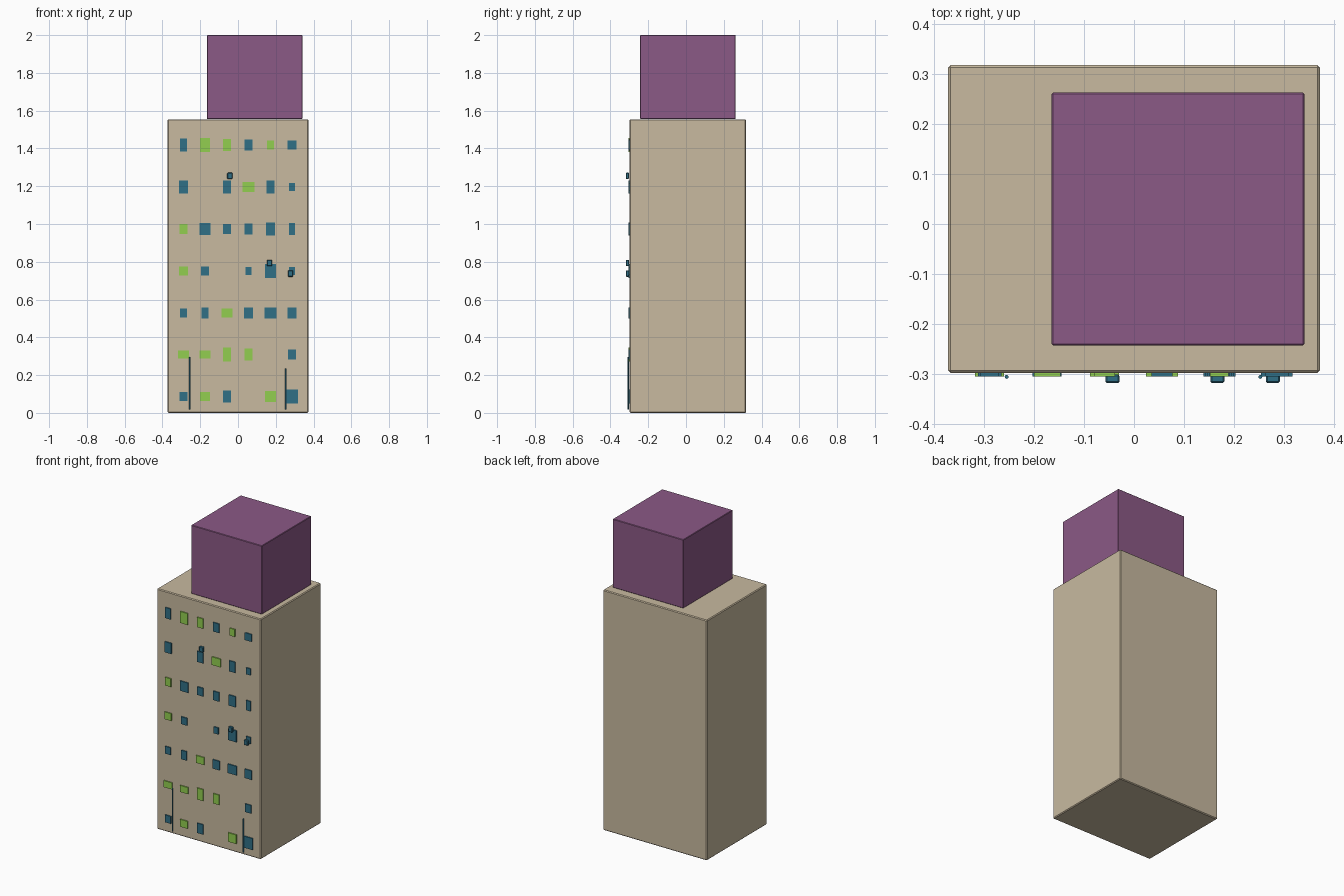
import bpy

default = bpy.data.objects.get("Cube")
if default:
    bpy.data.objects.remove(default, do_unlink=True)


def make_material(name, color):
    mat = bpy.data.materials.new(name)
    mat.use_nodes = True
    rgba = (*color, 1.0)
    mat.diffuse_color = rgba
    mat.node_tree.nodes["Principled BSDF"].inputs["Base Color"].default_value = rgba
    return mat


tan = make_material("tan plaster", (0.58, 0.49, 0.35))
purple = make_material("purple roof block", (0.26, 0.1, 0.24))
teal = make_material("dark teal", (0.03, 0.16, 0.24))
green = make_material("lit green", (0.29, 0.62, 0.08))


def make_box(name, center, size, mat, bevel=0.0):
    bpy.ops.mesh.primitive_cube_add(size=1, location=center)
    box = bpy.context.object
    box.name = name
    box.scale = size
    bpy.ops.object.transform_apply(location=False, rotation=False, scale=True)
    box.data.materials.append(mat)
    if bevel:
        mod = box.modifiers.new("edge bevel", "BEVEL")
        mod.width = bevel
        mod.segments = 1
    return box


# Main masses
make_box("tower_body", (0, 0.01, 0.777), (0.744, 0.617, 1.555), tan, 0.005)
make_box("roof_block", (0.088, 0.01, 1.778), (0.506, 0.506, 0.444), purple, 0.003)

# Windows: floors from top to bottom; colour letter, then width x height in units
unit = 0.0053
floors = [
    "t7x13 g10x14 g8x12 t8x11 g7x9 t9x9",
    "t9x13 - t8x13 g12x10 t8x13 t6x8",
    "g8x10 t11x12 t8x10 t8x11 t9x13 t6x12",
    "g9x9 t8x9 - t6x8 t11x14 t6x8",
    "t7x9 t7x11 g11x9 t9x11 t12x11 t9x11",
    "g11x8 g11x8 g8x14 g8x12 - t8x10",
    "t8x9 g10x9 t8x12 - g11x11 t12x14",
]
for row, floor in enumerate(floors):
    for col, cell in enumerate(floor.split()):
        if cell == "-":
            continue
        width, height = (int(n) * unit for n in cell[1:].split("x"))
        center = (-0.289 + 0.115 * col, -0.301, 1.418 - 0.222 * row)
        make_box(f"window_{row}_{col}", center, (width, 0.009, height),
                 teal if cell[0] == "t" else green)

# Air conditioning boxes beside some windows
for i, (x, z) in enumerate([(-0.043, 1.255), (0.167, 0.793), (0.278, 0.737)]):
    make_box(f"air_conditioner_{i}", (x, -0.31, z), (0.028, 0.017, 0.033), teal, 0.003)

# Drain pipes rising from the ground
for side, x, top in [("right", -0.255, 0.295), ("left", 0.253, 0.235)]:
    bottom = 0.018
    bpy.ops.mesh.primitive_cylinder_add(
        vertices=8, radius=0.004, depth=top - bottom,
        location=(x, -0.306, (top + bottom) / 2))
    pipe = bpy.context.object
    pipe.name = f"drain_pipe_{side}"
    pipe.data.materials.append(teal)
    bpy.ops.object.shade_smooth_by_angle()
